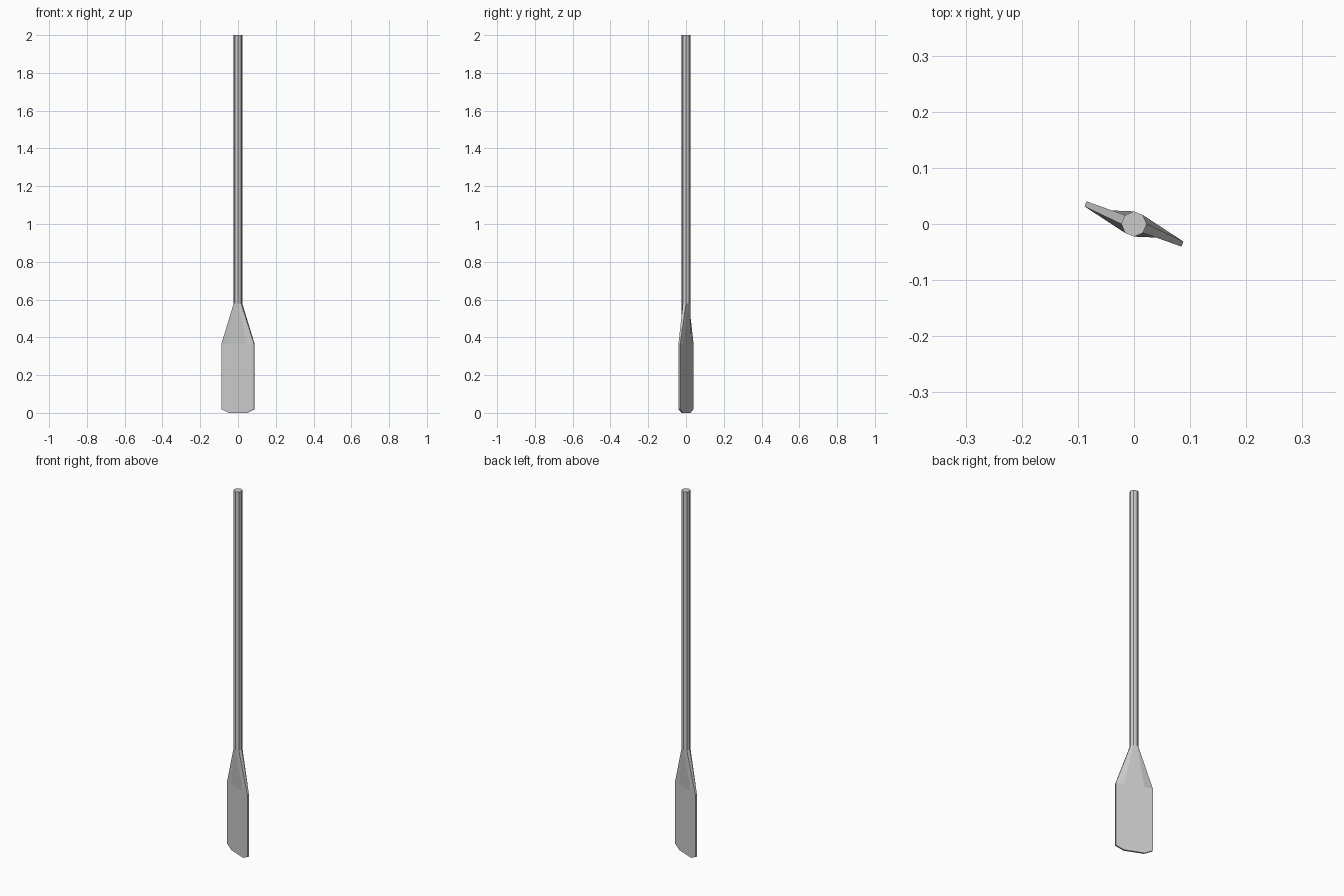
import bpy, bmesh
from math import radians, cos, sin
from mathutils import Matrix

if "Cube" in bpy.data.objects:
    bpy.data.objects.remove(bpy.data.objects["Cube"])


def ring(bm, points):
    return [bm.verts.new(p) for p in points]


def shaft_points(z, r=0.0225):
    # octagon with flats facing the blade tips
    return [(r * cos(radians(22.5 + 45 * i)), r * sin(radians(22.5 + 45 * i)), z) for i in range(8)]


def blade_points(z_mid, z_side, half=0.0935, mid=0.052, t=0.0048):
    # same octagon flattened into a thin slab
    signs = [(1, 1, 0), (1, 1, 1), (-1, 1, 1), (-1, 1, 0), (-1, -1, 0), (-1, -1, 1), (1, -1, 1), (1, -1, 0)]
    return [(sx * (mid if m else half), sy * t, z_mid if m else z_side) for sx, sy, m in signs]


bm = bmesh.new()
# blade tip, blade shoulder, shaft base, shaft top
rings = [ring(bm, p) for p in (blade_points(0.0, 0.02), blade_points(0.365, 0.365),
                               shaft_points(0.58), shaft_points(2.0))]
for low, high in zip(rings, rings[1:]):
    for i in range(8):
        j = (i + 1) % 8
        bm.faces.new((low[i], low[j], high[j], high[i]))
bm.faces.new(rings[-1])

# bottom edge of the blade: two chamfers and a flat
b = rings[0]
for quad in ((0, 7, 6, 1), (1, 6, 5, 2), (2, 5, 4, 3)):
    bm.faces.new([b[i] for i in quad])
bmesh.ops.recalc_face_normals(bm, faces=bm.faces)

# turn the blade about the shaft axis
bmesh.ops.transform(bm, matrix=Matrix.Rotation(radians(-22.5), 4, 'Z'), verts=bm.verts)

mesh = bpy.data.meshes.new("oar")
bm.to_mesh(mesh)
bm.free()
bpy.context.collection.objects.link(bpy.data.objects.new("oar", mesh))
